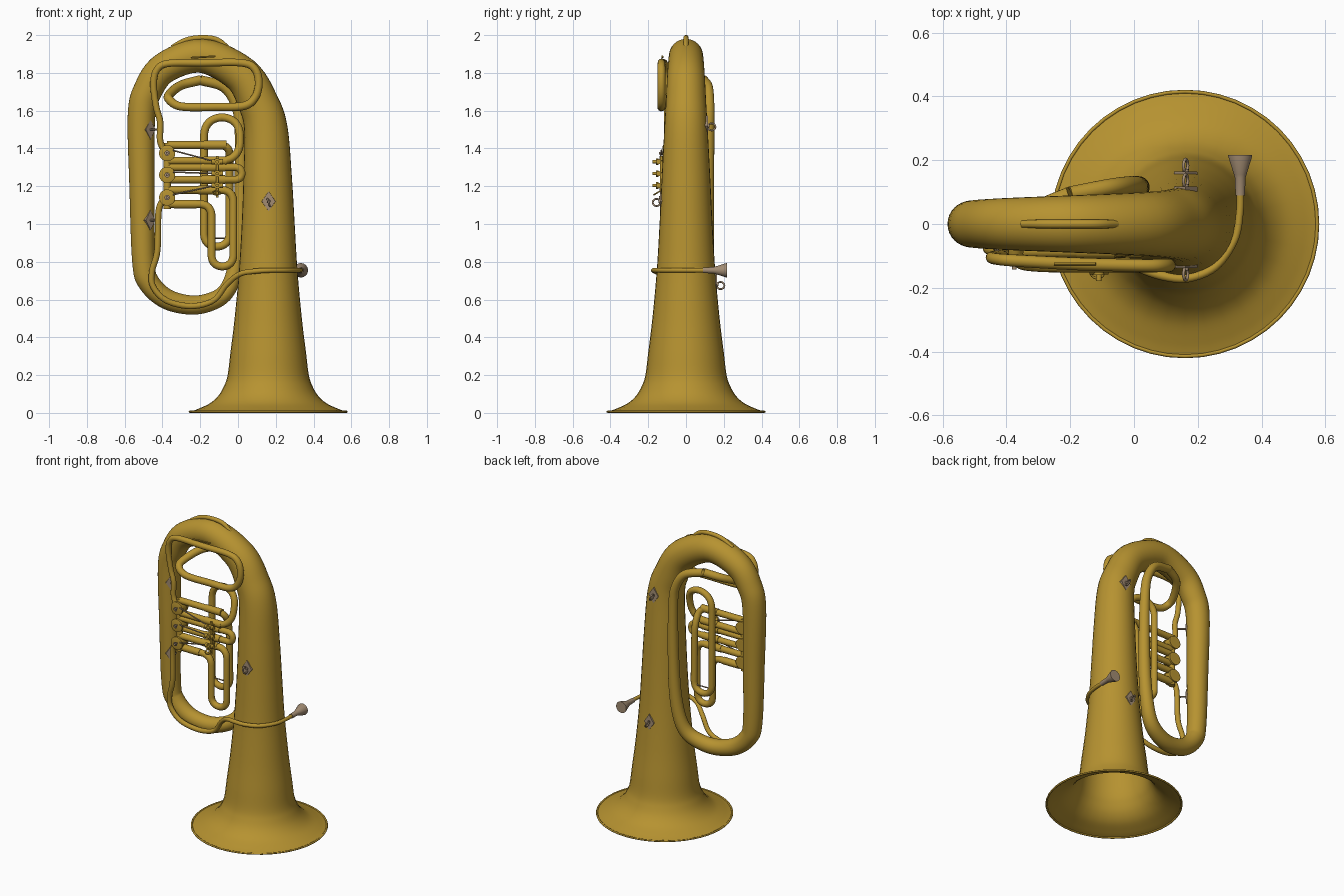
import bpy, bmesh, math
from mathutils import Vector, Quaternion

if "Cube" in bpy.data.objects:
    bpy.data.objects.remove(bpy.data.objects["Cube"])


def material(name, rgb):
    m = bpy.data.materials.new(name)
    m.diffuse_color = (*rgb, 1)
    m.use_nodes = True
    m.node_tree.nodes["Principled BSDF"].inputs["Base Color"].default_value = m.diffuse_color
    return m


GOLD = material("brass_gold", (0.47, 0.29, 0.03))
NICKEL = material("nickel_brown", (0.36, 0.26, 0.17))


def finish(bm, name, mat, angle=40):
    bmesh.ops.recalc_face_normals(bm, faces=bm.faces)
    me = bpy.data.meshes.new(name)
    bm.to_mesh(me)
    bm.free()
    ob = bpy.data.objects.new(name, me)
    bpy.context.collection.objects.link(ob)
    me.materials.append(mat)
    for o in bpy.context.selected_objects:
        o.select_set(False)
    ob.select_set(True)
    bpy.context.view_layer.objects.active = ob
    bpy.ops.object.shade_smooth_by_angle(angle=math.radians(angle))
    return ob


def spline(pts, sub=6):
    """Catmull-Rom through (x, y, z, r) points."""
    p = [Vector(q) for q in pts]
    p = [2 * p[0] - p[1]] + p + [2 * p[-1] - p[-2]]
    out = []
    for i in range(1, len(p) - 2):
        a, b, c, d = p[i - 1:i + 3]
        for k in range(sub):
            t = k / sub
            out.append(0.5 * (2 * b + (c - a) * t + (2 * a - 5 * b + 4 * c - d) * t * t
                              + (3 * b - a - 3 * c + d) * t ** 3))
    return out + [p[-2]]


def rounded(pts, r, fillet=0.05, n=6):
    """Polyline of (x, y, z) with rounded corners."""
    p = [Vector(q) for q in pts]
    out = [p[0]]
    for a, b, c in zip(p, p[1:], p[2:]):
        f = min(fillet, (a - b).length * 0.49, (c - b).length * 0.49)
        s, e = b + (a - b).normalized() * f, b + (c - b).normalized() * f
        for k in range(n + 1):
            t = k / n
            out.append(s * (1 - t) ** 2 + b * 2 * t * (1 - t) * 0.85 + (s + e) * 0.15 * t * (1 - t) + e * t * t)
    return [(*q, r) for q in out + [p[-1]]]


def sweep(name, path, mat=GOLD, sides=14, caps=True, first_dir=None):
    c = [Vector(q[:3]) for q in path]
    bm = bmesh.new()
    rings, prev, u = [], None, None
    for i, q in enumerate(path):
        t = (c[min(i + 1, len(c) - 1)] - c[max(i - 1, 0)]).normalized()
        if u is None:
            t = Vector(first_dir) if first_dir else t
            u = t.orthogonal().normalized()
        else:
            u = prev.rotation_difference(t) @ u
        prev, v = t, t.cross(u)
        rings.append([bm.verts.new(c[i] + q[3] * (u * math.cos(2 * math.pi * k / sides)
                                                  + v * math.sin(2 * math.pi * k / sides)))
                      for k in range(sides)])
    for a, b in zip(rings, rings[1:]):
        for k in range(sides):
            j = (k + 1) % sides
            bm.faces.new((a[k], a[j], b[j], b[k]))
    if caps:
        bm.faces.new(rings[0])
        bm.faces.new(rings[-1])
    return finish(bm, name, mat)


def lathe_y(name, x, z, profile, mat=GOLD, sides=20):
    """Turned part around an axis along y; profile is (y, radius)."""
    return sweep(name, [(x, y, z, r) for y, r in profile], mat, sides, True, (0, 1, 0))


def ring(name, loc, major, minor, axis, mat):
    bpy.ops.mesh.primitive_torus_add(location=loc, major_radius=major, minor_radius=minor,
                                     major_segments=48 if major > .1 else 20, minor_segments=8,
                                     rotation=Vector(axis).to_track_quat('Z', 'Y').to_euler())
    ob = bpy.context.object
    ob.name = name
    ob.data.materials.append(mat)
    bpy.ops.object.shade_smooth_by_angle(angle=math.radians(60))


def diamond(name, loc, normal, w, h):
    """Thin diamond mounting plate with a raised centre."""
    bm = bmesh.new()
    rot = Vector(normal).to_track_quat('Z', 'Y').to_matrix()
    loc, n = Vector(loc), Vector(normal).normalized()
    up = Vector((0, 0, 1))
    side = up.cross(n)
    low = [bm.verts.new(loc - n * .012 + d) for d in (side * w, up * h, -side * w, -up * h)]
    top = [bm.verts.new(loc + n * .004 + d * .95) for d in (side * w, up * h, -side * w, -up * h)]
    bm.faces.new(low)
    bm.faces.new(top)
    for k in range(4):
        bm.faces.new((low[k], low[k - 1], top[k - 1], top[k]))
    finish(bm, name, NICKEL, 20)


# bell, top bow, left branch, bottom bow and inner branch as one tapering tube
body = [(.16, 0, z, r) for z, r in ((.005, .418), (.02, .375), (.05, .31), (.09, .265), (.14, .235),
                                    (.2, .215), (.32, .2), (.5, .178), (.75, .155), (1.0, .14))]
body += [(.157, 0, 1.25, .128), (.148, 0, 1.5, .115), (.11, 0, 1.635, .107), (.018, 0, 1.79, .099),
         (-.19, 0, 1.89, .09), (-.387, 0, 1.828, .082), (-.476, 0, 1.71, .077), (-.511, 0, 1.57, .073),
         (-.508, 0, 1.2, .067), (-.5, 0, .8, .06), (-.47, .003, .687, .057), (-.378, .012, .603, .054),
         (-.25, .03, .571, .051), (-.142, .055, .589, .048), (-.065, .08, .64, .045), (-.022, .1, .74, .041),
         (.005, .11, .92, .038), (.015, .115, 1.2, .034), (.012, .12, 1.5, .03), (-.01, .122, 1.63, .028),
         (-.075, .115, 1.725, .027), (-.2, .092, 1.762, .026)]
sweep("main_body", spline(body), sides=32, caps=False, first_dir=(0, 0, 1))
ring("bell_rim", (.16, 0, .006), .415, .006, (0, 0, 1), GOLD)

# main tuning slide, feeding the first valve
slide = [(-.2, .092, 1.762, .026), (-.3, .045, 1.735, .025), (-.36, -.05, 1.69, .024), (-.365, -.11, 1.66, .023),
         (-.3, -.128, 1.622, .022), (-.12, -.13, 1.62, .022), (.03, -.13, 1.625, .022), (.09, -.13, 1.67, .021),
         (.11, -.13, 1.745, .021), (.09, -.13, 1.82, .021), (.02, -.13, 1.853, .02), (-.18, -.125, 1.853, .02),
         (-.37, -.115, 1.85, .019), (-.43, -.11, 1.815, .018), (-.447, -.105, 1.74, .018),
         (-.433, -.1, 1.62, .017), (-.412, -.1, 1.54, .017), (-.412, -.1, 1.44, .017), (-.385, -.1, 1.38, .017)]
sweep("tuning_slide", spline(slide))

# lead pipe from the last valve, along the bottom bow and around the bell
lead = [(-.385, -.1, 1.14, .017), (-.42, -.095, 1.07, .017), (-.427, -.09, .86, .017), (-.455, -.08, .75, .016),
        (-.45, -.075, .67, .016), (-.38, -.07, .595, .016), (-.25, -.06, .565, .016), (-.13, -.07, .595, .015),
        (-.06, -.095, .68, .015), (.01, -.135, .735, .014), (.09, -.163, .75, .014), (.17, -.17, .755, .013),
        (.255, -.134, .755, .013), (.315, -.05, .755, .012), (.332, .04, .755, .012), (.333, .11, .755, .012)]
sweep("lead_pipe", spline(lead))
lathe_y("mouthpiece", .333, .755, [(.09, .015), (.145, .017), (.155, .02), (.212, .038), (.217, .038),
                                   (.217, .031), (.195, .024), (.175, .008)], NICKEL)

# rotary valves, levers and finger keys
for i, z in enumerate((1.375, 1.26, 1.14)):
    lathe_y(f"valve_{i + 1}", -.375, z, [(-.05, .034), (-.055, .042), (-.07, .042), (-.07, .038), (-.11, .038),
                                         (-.11, .043), (-.122, .043), (-.125, .03)])
    lathe_y(f"valve_nut_{i + 1}", -.375, z, [(-.12, .014), (-.134, .014), (-.134, .007), (-.143, .007)], NICKEL)
    kz = 1.33 - i * .063
    sweep(f"lever_{i + 1}", [(-.345, -.13, z + .015, .004), (-.12, -.14, kz, .004)], NICKEL, 8)
    lathe_y(f"finger_key_{i + 1}", -.11, kz, [(-.1, .009), (-.145, .009), (-.145, .018), (-.16, .018),
                                              (-.16, .009), (-.178, .009)], GOLD, 12)
    sweep(f"key_spring_{i + 1}", [(-.14, -.145, kz, .014), (-.08, -.145, kz, .014)], GOLD, 10)
sweep("valve_linkage", [(-.375, -.085, 1.43, .02), (-.375, -.085, 1.08, .02)])
sweep("key_axle", [(-.11, -.13, 1.36, .007), (-.11, -.13, 1.14, .007)], GOLD, 10)
ring("thumb_ring", (-.115, -.153, 1.165), .02, .004, (0, -.6, 1), GOLD)

# valve slides
y = -.085
sweep("first_valve_slide", rounded([(-.375, y, 1.418, ), (-.045, y, 1.418), (-.045, -.03, 1.33), (-.045, -.02, .88),
                                    (-.18, -.02, .88), (-.18, -.02, 1.565), (.01, -.03, 1.565), (.01, y, 1.335),
                                    (-.375, y, 1.335)], .021, .095, 8))
sweep("second_valve_slide", rounded([(-.375, y, 1.3), (.02, y, 1.3), (.02, y, 1.235), (-.375, y, 1.235)],
                                    .02, .033))
sweep("third_valve_slide", rounded([(-.375, y, 1.105), (-.14, y, 1.105), (-.14, y, .775), (-.025, y, .775),
                                    (-.025, y, 1.18), (-.375, y, 1.18)], .021, .058, 8))
for n, x, z in (("a", -.06, 1.418), ("b", -.06, 1.335), ("c", -.07, 1.3), ("d", -.07, 1.235),
                ("e", -.09, 1.18), ("f", -.22, 1.105)):
    sweep("slide_sleeve_" + n, [(x - .12, y, z, .0235), (x, y, z, .0235)])

# wire braces
sweep("slide_brace", [(-.18, -.02, .925, .004), (-.045, -.02, .925, .004)], NICKEL, 8)
sweep("water_key", [(-.25, -.125, 1.88, .005), (-.12, -.125, 1.888, .005)], GOLD, 8)
for n, z in (("upper", 1.5), ("lower", 1.02)):
    diamond(n + "_brace_plate", (-.465, -.05, z), (.64, -.77, 0), .035, .055)
    sweep(n + "_brace", [(-.465, -.05, z, .006), (-.415, -.097, z, .006)], NICKEL, 8)

# strap rings on the bell
for n, z, s, r in (("front", 1.12, -1, .134), ("back_upper", 1.52, 1, .1135), ("back_lower", .68, 1, .161)):
    diamond(n + "_ring_plate", (.162, s * r, z), (0, s, 0), .038, .055)
    sweep(n + "_ring_post", [(.162, s * (r - .01), z, .012), (.162, s * (r + .012), z, .009)], NICKEL, 10)
    ring(n + "_strap_ring", (.162, s * (r + .022), z - .006), .02, .005, (1, 0, .35), NICKEL)

# guard wire over the top bow
guard = [(-.35, 0, 1.935, .012), (-.28, 0, 1.972, .014), (-.2, 0, 1.986, .014), (-.11, 0, 1.975, .014),
         (-.035, 0, 1.915, .012)]
sweep("top_guard", spline(guard))
